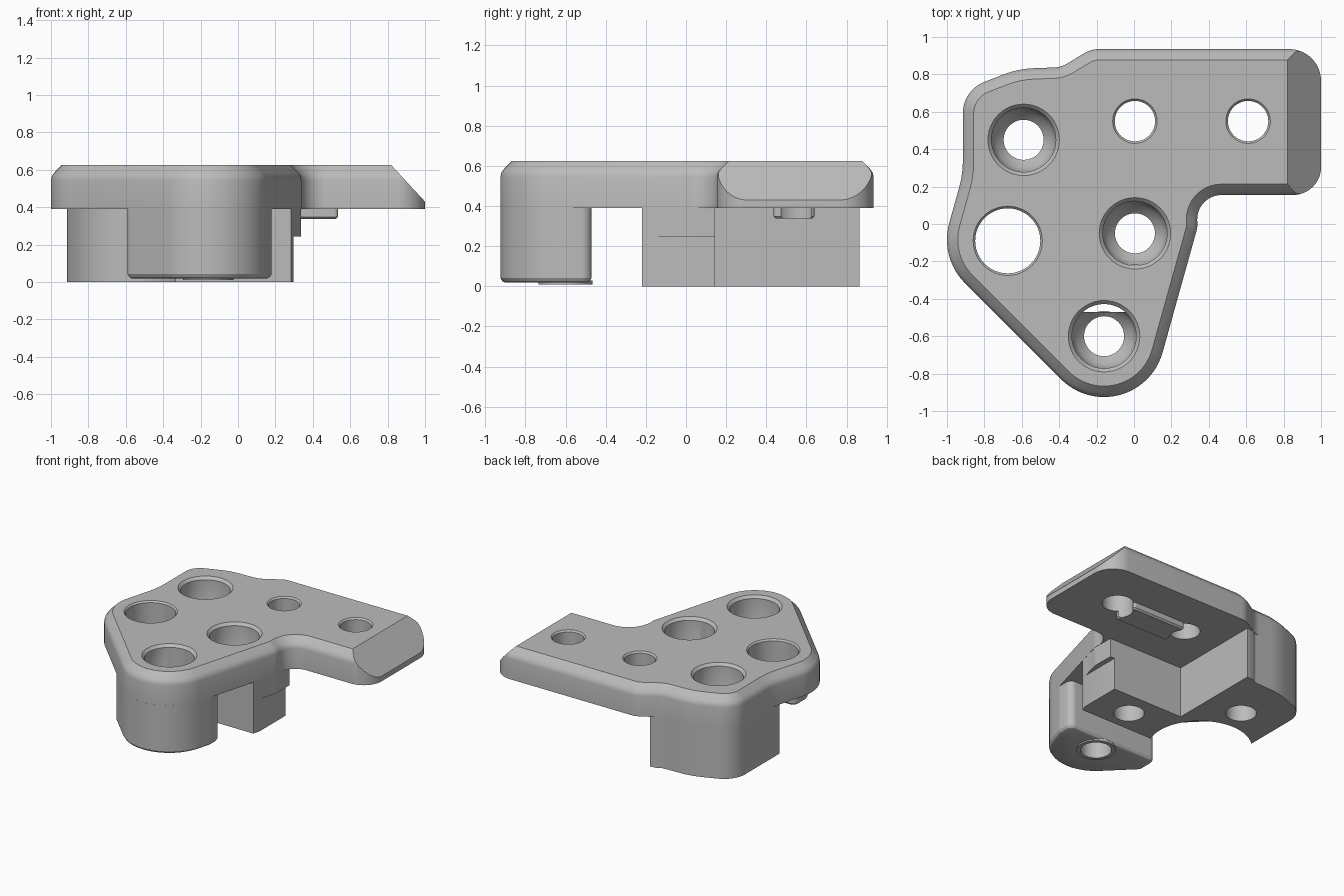
import bpy, bmesh, math
from mathutils import Vector

if "Cube" in bpy.data.objects:
    bpy.data.objects.remove(bpy.data.objects["Cube"])

grey = bpy.data.materials.new("plain grey")
grey.diffuse_color = (0.5, 0.5, 0.5, 1)
grey.use_nodes = True
grey.node_tree.nodes["Principled BSDF"].inputs["Base Color"].default_value = grey.diffuse_color


def rounded(corners, step=5):
    """Counter-clockwise outline from (x, y, radius) corners."""
    pts = []
    for i, (x, y, r) in enumerate(corners):
        p = Vector((x, y))
        if r == 0:
            pts.append(p)
            continue
        a = (Vector(corners[i - 1][:2]) - p).normalized()
        b = (Vector(corners[(i + 1) % len(corners)][:2]) - p).normalized()
        half = math.acos(max(-1, min(1, a.dot(b)))) / 2
        t = r / math.tan(half)
        centre = p + (a + b).normalized() * (r / math.sin(half))
        v0, v1 = p + a * t - centre, p + b * t - centre
        sweep = math.atan2(v0.x * v1.y - v0.y * v1.x, v0.dot(v1))
        n = max(3, round(abs(math.degrees(sweep)) / step))
        for k in range(n + 1):
            s = sweep * k / n
            pts.append(centre + Vector((v0.x * math.cos(s) - v0.y * math.sin(s),
                                        v0.x * math.sin(s) + v0.y * math.cos(s))))
    return pts


def inset(pts, d):
    out = []
    for i, p in enumerate(pts):
        e1 = (p - pts[i - 1]).normalized()
        e2 = (pts[(i + 1) % len(pts)] - p).normalized()
        n1, n2 = Vector((e1.y, -e1.x)), Vector((e2.y, -e2.x))
        out.append(p - (n1 + n2) * (d / (1 + n1.dot(n2))))
    return out


def loft(name, rings, cut=None):
    """Closed solid through stacked (outline, z) rings, optionally cut by a plane."""
    bm = bmesh.new()
    vs = [[bm.verts.new((p.x, p.y, z)) for p in pts] for pts, z in rings]
    n = len(vs[0])
    for lo, hi in zip(vs, vs[1:]):
        for i in range(n):
            j = (i + 1) % n
            bm.faces.new((lo[i], lo[j], hi[j], hi[i]))
    bm.faces.new(vs[0][::-1])
    bm.faces.new(vs[-1])
    if cut:
        bmesh.ops.bisect_plane(bm, geom=bm.verts[:] + bm.edges[:] + bm.faces[:],
                               plane_co=cut[0], plane_no=cut[1], clear_outer=True)
        bmesh.ops.holes_fill(bm, edges=[e for e in bm.edges if e.is_boundary], sides=0)
    bmesh.ops.recalc_face_normals(bm, faces=bm.faces[:])
    me = bpy.data.meshes.new(name)
    bm.to_mesh(me)
    bm.free()
    me.materials.append(grey)
    ob = bpy.data.objects.new(name, me)
    bpy.context.collection.objects.link(ob)
    return ob


def solid(name, pts, profile, cut=None):
    return loft(name, [(inset(pts, d), z) for z, d in profile], cut)


def lathe(name, x, y, profile, n=48):
    ring = [Vector((math.cos(2 * math.pi * i / n), math.sin(2 * math.pi * i / n))) for i in range(n)]
    return loft(name, [([Vector((x, y)) + c * r for c in ring], z) for r, z in profile])


def combine(base, other, op):
    m = base.modifiers.new("join", 'BOOLEAN')
    m.operation, m.solver, m.object = op, 'EXACT', other
    bpy.context.view_layer.objects.active = base
    bpy.ops.object.modifier_apply(modifier=m.name)
    bpy.data.objects.remove(other)


# top plate with rounded-over rim and sloping right end
left_back = [(-.39, .838, .15), (-.62, .83, .5), (-.915, .715, .18)]
outline = rounded([(1, .155, .15), (1, .935, .17), (-.23, .935, .15)] + left_back +
                  [(-.915, .266, .5), (-1.04, -.18, .33), (.003, -1.223, .325),
                   (.339, -.02, .12), (.335, .155, .13)])
bracket = solid("bracket", outline,
                [(.39, 0), (.545, 0), (.567, .005), (.586, .019), (.625, .058)],
                cut=((.82, 0, .6249), (.195, 0, .18)))

# front leg with softened foot
leg = solid("front_leg", rounded([(.003, -1.223, .325), (.18, -.59, .05), (.18, -.47, .05),
                                  (-.59, -.47, .05), (-.59, -.63, .05)]),
            [(.02, .022), (.026, .01), (.042, 0), (.39, 0)])

# raised ring under the leg
boss = lathe("foot_ring", -.16, -.60, [(.135, .01), (.135, .03)])

# rear block, hollowed by an arc around the large hole
arc = [(-.67 + .36 * math.cos(math.radians(a)), -.09 + .36 * math.sin(math.radians(a)), 0)
       for a in range(132, -22, -6)]
block = solid("rear_block", rounded([(.283, -.22, 0), (.298, -.165, 0), (.298, .145, 0),
                                     (-.30, .145, 0), (-.30, .865, 0), (-.35, .86, 0),
                                     (-.39, .838, .04)] + left_back[1:] +
                                    [(-.915, .178, 0)] + arc + [(-.335, -.22, 0)]),
              [(0, 0), (.39, 0)])

# overhanging ledge above the block's right side
ledge = solid("block_ledge", rounded([(.2, -.22, 0), (.283, -.22, 0), (.337, -.02, .1),
                                      (.335, .145, 0), (.2, .145, 0)]),
              [(.245, 0), (.39, 0)])

# locating bar under the arm
bar = solid("locating_bar", rounded([(.08, .437, .02), (.535, .437, .02),
                                     (.535, .64, .02), (.08, .64, .02)]),
            [(.337, .012), (.349, 0), (.39, 0)])

for part in (leg, boss, block, ledge, bar):
    combine(bracket, part, 'UNION')

# stepped bolt holes
for x, y in ((-.59, .45), (.005, -.05), (-.16, -.60)):
    combine(bracket, lathe("bolt_cutter", x, y, [(.107, -.05), (.107, .29), (.15, .33), (.172, .38),
                                                 (.172, .605), (.192, .626), (.192, .7)]),
            'DIFFERENCE')

# plain holes with a small chamfer
for x, y, r in ((-.675, -.09, .174), (.005, .55, .108), (.61, .55, .108)):
    combine(bracket, lathe("hole_cutter", x, y, [(r, -.05), (r, .613), (r + .012, .626), (r + .012, .7)]),
            'DIFFERENCE')

bpy.ops.object.select_all(action='DESELECT')
bracket.select_set(True)
bpy.context.view_layer.objects.active = bracket
bpy.ops.object.shade_smooth_by_angle(angle=math.radians(28))
